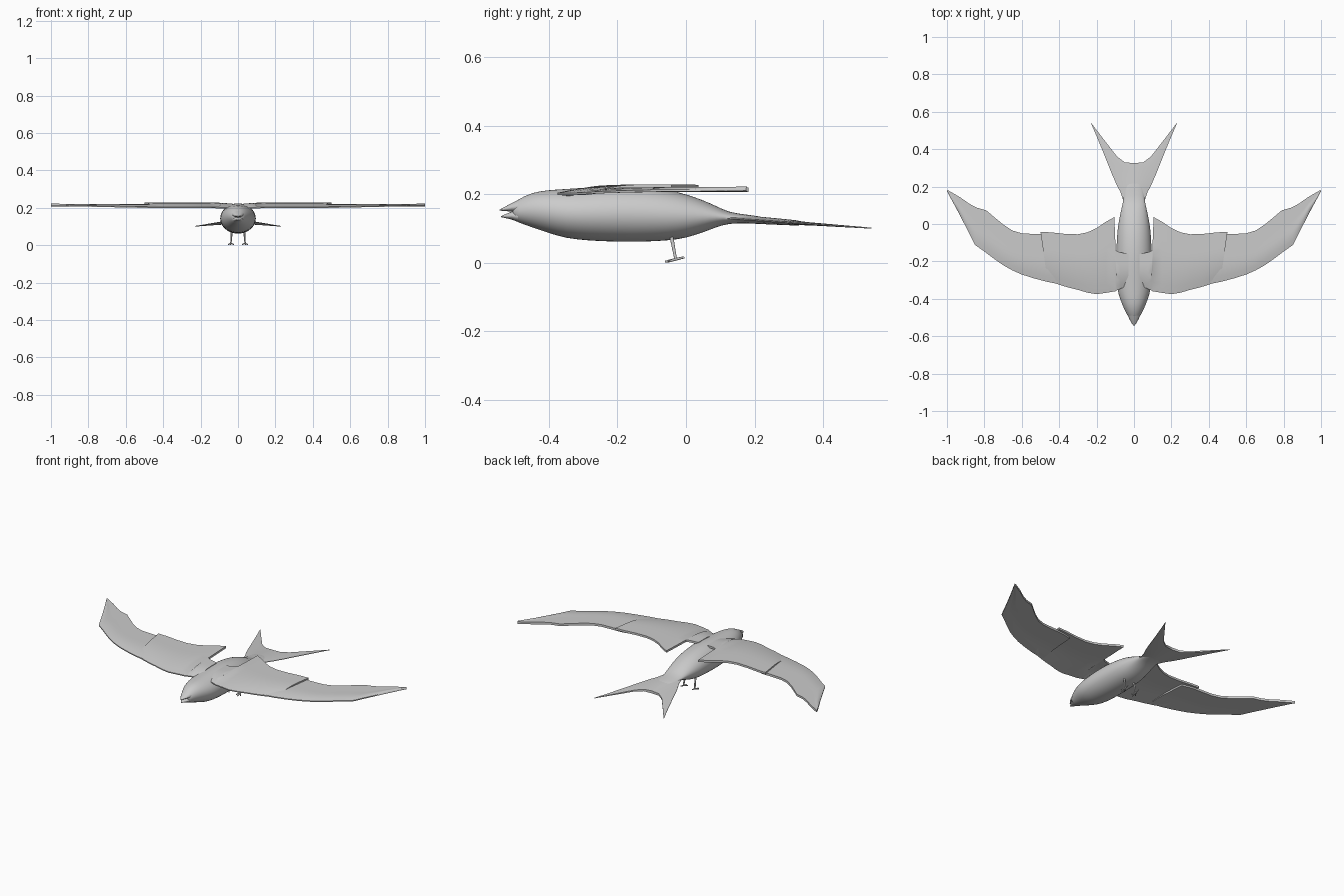
import bpy, bmesh, math
from mathutils import Vector

grey = bpy.data.materials.new("plumage grey")
grey.diffuse_color = (0.6, 0.6, 0.6, 1)


def finish(name, bm, mirror=False, subsurf=0, angle=45):
    """Turn a bmesh into a smooth-shaded object."""
    bmesh.ops.recalc_face_normals(bm, faces=bm.faces)
    me = bpy.data.meshes.new(name)
    bm.to_mesh(me)
    bm.free()
    me.materials.append(grey)
    for p in me.polygons:
        p.use_smooth = True
    me.set_sharp_from_angle(angle=math.radians(angle))
    ob = bpy.data.objects.new(name, me)
    bpy.context.collection.objects.link(ob)
    if mirror:
        ob.modifiers.new("mirror", 'MIRROR').use_mirror_merge = False
    if subsurf:
        m = ob.modifiers.new("smooth", 'SUBSURF')
        m.levels = m.render_levels = subsurf
    return ob


def skin(bm, rings):
    """Bridge closed rings of points and cap both ends."""
    vs = [[bm.verts.new(p) for p in r] for r in rings]
    n = len(vs[0])
    for a, b in zip(vs, vs[1:]):
        for i in range(n):
            j = (i + 1) % n
            bm.faces.new((a[i], a[j], b[j], b[i]))
    bm.faces.new(vs[0])
    bm.faces.new(vs[-1][::-1])


def loft(name, stations, seg=20, subsurf=0):
    """Elliptical sections along y: (y, half width, bottom z, top z)."""
    bm = bmesh.new()
    rings = []
    for y, w, lo, hi in stations:
        ang = [2 * math.pi * i / seg for i in range(seg)]
        rings.append([(w * math.cos(a), y, (lo + hi) / 2 + (hi - lo) / 2 * math.sin(a))
                      for a in ang])
    skin(bm, rings)
    return finish(name, bm, subsurf=subsurf)


def panel(name, rows, mid, half, n=8):
    """Thin mirrored shell between edge points (x0, y0, x1, y1) of each row."""
    bm = bmesh.new()
    rings = []
    for k, (x0, y0, x1, y1) in enumerate(rows):
        s = k / (len(rows) - 1)
        top, low = [], []
        for i in range(n + 1):
            t = i / n
            x, y = x0 + (x1 - x0) * t, y0 + (y1 - y0) * t
            z, h = mid(x, y, t), half(s, t)
            top.append((x, y, z + h))
            low.append((x, y, z - h))
        rings.append(top + low[::-1])
    skin(bm, rings)
    return finish(name, bm, mirror=True)


def rod(bm, a, b, r0, r1, seg=8):
    """Tapered round stick between two points."""
    a, b = Vector(a), Vector(b)
    q = (b - a).to_track_quat('Z', 'Y')
    ang = [2 * math.pi * i / seg for i in range(seg)]
    skin(bm, [[c + q @ Vector((r * math.cos(t), r * math.sin(t), 0)) for t in ang]
              for c, r in ((a, r0), (b, r1))])


# Body with head, tapering into the tail root
loft("body", [
    (-0.507, 0.024, 0.125, 0.174), (-0.49, 0.035, 0.118, 0.184),
    (-0.45, 0.056, 0.103, 0.206), (-0.40, 0.076, 0.086, 0.213),
    (-0.35, 0.091, 0.070, 0.216), (-0.28, 0.097, 0.063, 0.221),
    (-0.20, 0.097, 0.060, 0.226), (-0.12, 0.095, 0.060, 0.223),
    (-0.05, 0.091, 0.064, 0.213), (0.0, 0.085, 0.071, 0.201),
    (0.05, 0.075, 0.088, 0.183), (0.09, 0.066, 0.104, 0.165),
    (0.125, 0.058, 0.115, 0.147), (0.18, 0.052, 0.115, 0.140),
    (0.24, 0.045, 0.115, 0.132)], subsurf=1)

# Parted beak
loft("upper_beak", [(-0.49, 0.032, 0.146, 0.183), (-0.508, 0.025, 0.149, 0.174),
                    (-0.528, 0.014, 0.151, 0.163), (-0.543, 0.003, 0.152, 0.155)], 16)
loft("lower_beak", [(-0.49, 0.030, 0.119, 0.153), (-0.508, 0.023, 0.126, 0.149),
                    (-0.525, 0.013, 0.130, 0.142), (-0.539, 0.003, 0.133, 0.136)], 16)

# Inner wings, cambered, lying over the outer wings
panel("inner_wing", [
    (0.03, -0.33, 0.03, -0.16), (0.07, -0.345, 0.08, -0.15),
    (0.092, -0.355, 0.098, -0.14), (0.10, -0.36, 0.105, 0.037),
    (0.15, -0.368, 0.15, 0.012), (0.20, -0.375, 0.20, -0.022),
    (0.25, -0.367, 0.25, -0.045), (0.30, -0.352, 0.30, -0.055),
    (0.36, -0.337, 0.37, -0.053), (0.42, -0.318, 0.44, -0.045),
    (0.465, -0.285, 0.50, -0.042)],
    lambda x, y, t: 0.201 + 0.021 * math.sin(min(t * 1.6, 1) * math.pi / 2)
    - 0.008 * max(0, 1 - x / 0.12),
    lambda s, t: 0.003 + 0.003 * math.sin(min(t * 4, 1) * math.pi / 2))

# Outer wings, swept back to a point
panel("outer_wing", [
    (0.38, -0.325, 0.40, -0.07), (0.46, -0.31, 0.47, -0.055),
    (0.53, -0.292, 0.54, -0.053), (0.60, -0.270, 0.60, -0.05),
    (0.65, -0.248, 0.65, -0.035), (0.70, -0.220, 0.70, -0.002),
    (0.75, -0.185, 0.745, 0.035), (0.80, -0.147, 0.79, 0.073),
    (0.85, -0.112, 0.84, 0.087), (0.885, -0.042, 0.88, 0.108),
    (0.94, 0.064, 0.93, 0.143), (1.0, 0.175, 0.997, 0.182)],
    lambda x, y, t: 0.202 + 0.011 * math.sin(min(t * 2, 1) * math.pi / 2)
    + 0.011 * max(0, (x - 0.5) / 0.5) * (1 - min(t * 2, 1)),
    lambda s, t: 0.003 + 0.0035 * math.sin(min(t * 4, 1) * math.pi / 2))

# Forked tail
panel("forked_tail", [
    (0, 0.08, 0.060, 0.08), (0, 0.15, 0.059, 0.13), (0, 0.22, 0.072, 0.17),
    (0, 0.28, 0.093, 0.21), (0, 0.325, 0.115, 0.26), (0.05, 0.33, 0.135, 0.31),
    (0.09, 0.36, 0.155, 0.36), (0.16, 0.45, 0.192, 0.45), (0.229, 0.54, 0.231, 0.541)],
    lambda x, y, t: 0.130 - 0.07 * (y - 0.125),
    lambda s, t: 0.0015 + 0.012 * (1 - s) * (1 - t * t))

# Legs and tilted feet with three front toes and one back toe
bm = bmesh.new()
heel = (0.038, -0.03, 0.010)
rod(bm, (0.033, -0.043, 0.08), heel, 0.006, 0.004)
for tx, ty, tz in ((0.024, -0.052, 0.004), (0.040, -0.061, 0.003),
                   (0.052, -0.050, 0.004), (0.038, -0.005, 0.016)):
    rod(bm, heel, (tx, ty, tz), 0.004, 0.003)
finish("leg_and_foot", bm, mirror=True)
